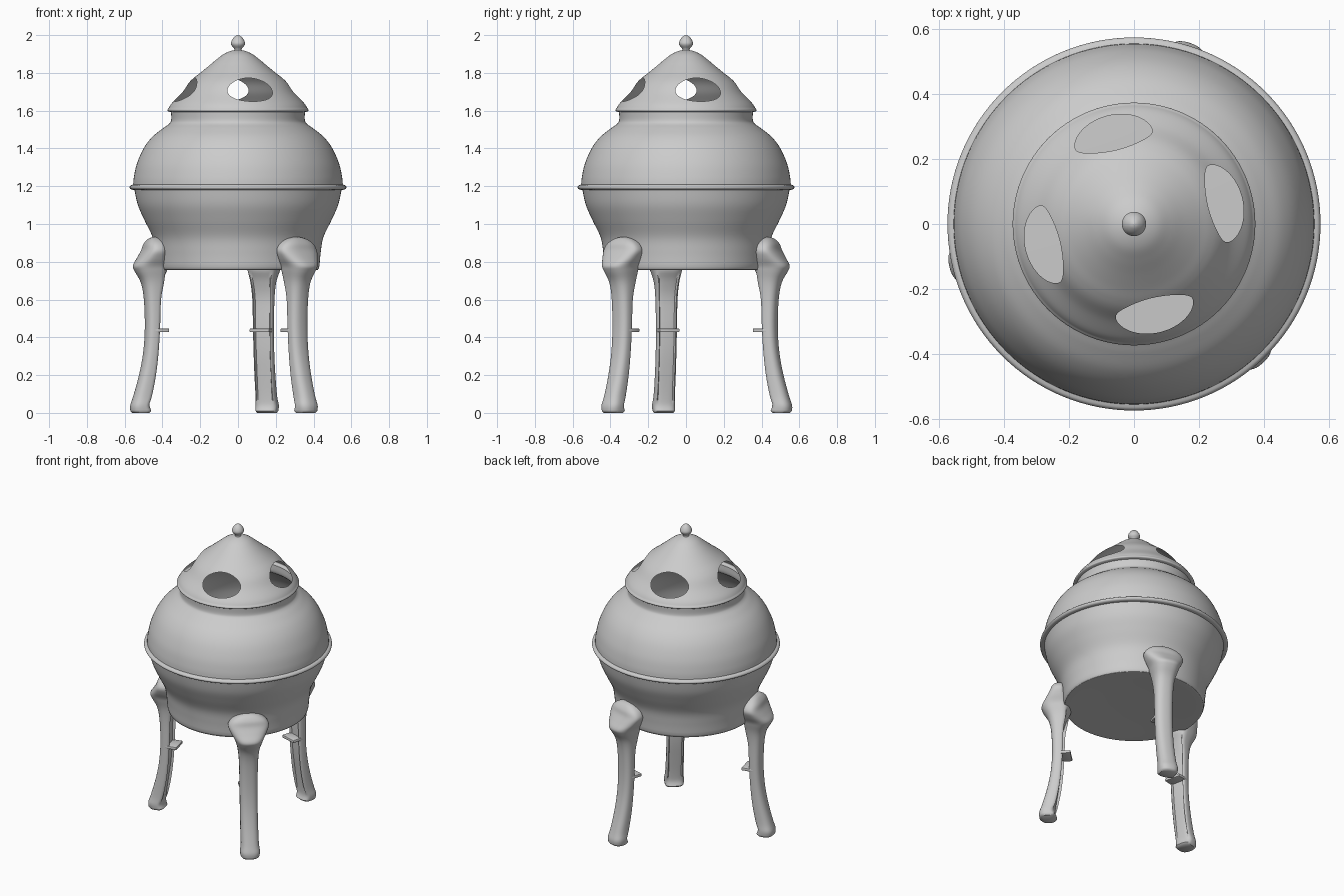
import bpy, bmesh, math
from mathutils import Matrix

if "Cube" in bpy.data.objects:
    bpy.data.objects.remove(bpy.data.objects["Cube"])


def smooth(points, steps):
    """Catmull-Rom samples through a list of tuples."""
    pts = [points[0]] + list(points) + [points[-1]]
    out = []
    for i in range(1, len(pts) - 2):
        a, b, c, d = pts[i - 1:i + 3]
        for s in range(steps):
            t = s / steps
            out.append(tuple(0.5 * (2 * q + (r - p) * t + (2 * p - 5 * q + 4 * r - w) * t * t
                                    + (3 * q - p - 3 * r + w) * t ** 3)
                             for p, q, r, w in zip(a, b, c, d)))
    return out + [tuple(points[-1])]


def finish(bm, name, angle=40):
    mesh = bpy.data.meshes.new(name)
    bmesh.ops.remove_doubles(bm, verts=bm.verts, dist=1e-5)
    bm.to_mesh(mesh)
    bm.free()
    ob = bpy.data.objects.new(name, mesh)
    bpy.context.collection.objects.link(ob)
    bpy.ops.object.select_all(action='DESELECT')
    ob.select_set(True)
    bpy.context.view_layer.objects.active = ob
    bpy.ops.object.shade_smooth_by_angle(angle=math.radians(angle))
    return ob


def loft(rings):
    """Skin closed rings of equal length."""
    bm = bmesh.new()
    vs = [[bm.verts.new(p) for p in ring] for ring in rings]
    n = len(rings[0])
    for a, b in zip(vs, vs[1:]):
        for i in range(n):
            j = (i + 1) % n
            bm.faces.new((a[i], a[j], b[j], b[i]))
    return bm, vs


def revolve(profile, segs):
    return loft([[(r * math.cos(2 * math.pi * i / segs), r * math.sin(2 * math.pi * i / segs), z)
                  for i in range(segs)] for r, z in profile])[0]


# Bowl: base, lower wall, rim bead, shoulder and neck as one thin shell
sections = [
    [(0, 0.765), (0.2, 0.763), (0.40, 0.757), (0.425, 0.762), (0.432, 0.785)],
    [(0.432, 0.785), (0.438, 0.85), (0.452, 0.93), (0.495, 1.02), (0.53, 1.10), (0.548, 1.18)],
    [(0.548, 1.18), (0.566, 1.183), (0.574, 1.193), (0.568, 1.204), (0.555, 1.209)],
    [(0.555, 1.209), (0.551, 1.25), (0.535, 1.32), (0.50, 1.40), (0.455, 1.46),
     (0.40, 1.505), (0.365, 1.53), (0.354, 1.55), (0.354, 1.592)]]
bowl = []
for s in sections:
    bowl += smooth(s, 5)
finish(revolve(bowl, 128), "bowl")

# Lid with four oval openings, their borders pulled onto exact ovals
lid = smooth([(0.354, 1.592), (0.370, 1.597), (0.373, 1.605), (0.366, 1.615)], 4)
lid += smooth([(0.366, 1.615), (0.350, 1.64), (0.305, 1.69), (0.268, 1.74), (0.238, 1.77), (0.20, 1.80),
               (0.157, 1.835), (0.115, 1.87), (0.075, 1.90), (0.035, 1.917), (0.0, 1.922)], 6)


def lid_radius(z):
    for (r0, z0), (r1, z1) in zip(lid, lid[1:]):
        if z0 <= z <= z1 and z1 > z0:
            return r0 + (r1 - r0) * (z - z0) / (z1 - z0)


def oval(co):
    ang = math.atan2(co.y, co.x) - math.radians(13.5)
    k = round(ang / (math.pi / 2))
    u = (ang - k * math.pi / 2) / 0.43
    v = (co.z - 1.711) / 0.062
    return k, u, v, math.hypot(u, v)


bm = revolve(lid, 192)
hole = [f for f in bm.faces if oval(f.calc_center_median())[3] < 1]
border = {v for f in hole for v in f.verts}
bmesh.ops.delete(bm, geom=hole, context='FACES')
for v in [v for v in border if v.is_valid]:
    k, u, w, q = oval(v.co)
    ang = math.radians(13.5) + k * math.pi / 2 + 0.43 * u / q
    z = 1.711 + 0.062 * w / q
    r = lid_radius(z)
    v.co = (r * math.cos(ang), r * math.sin(ang), z)
finish(bm, "lid")

# Bud-shaped finial
finish(revolve(smooth([(0.026, 1.91), (0.019, 1.925), (0.034, 1.945), (0.037, 1.96),
                       (0.028, 1.98), (0.013, 1.995), (0, 2.0)], 4), 32), "finial")

# Leg stations: z, inner radius, outer radius, width, channel depth
stations = [(0.01, 0.475, 0.582, 0.115, 0), (0.04, 0.485, 0.582, 0.12, 0), (0.09, 0.468, 0.566, 0.11, 0.3),
            (0.2, 0.447, 0.535, 0.108, 0.5), (0.32, 0.434, 0.512, 0.108, 0.5), (0.45, 0.426, 0.503, 0.11, 0.5),
            (0.6, 0.42, 0.508, 0.115, 0.5), (0.69, 0.402, 0.525, 0.13, 0.3), (0.75, 0.392, 0.558, 0.16, 0),
            (0.78, 0.392, 0.567, 0.18, 0), (0.82, 0.40, 0.542, 0.225, 0), (0.86, 0.405, 0.517, 0.25, 0),
            (0.895, 0.41, 0.505, 0.21, 0), (0.92, 0.42, 0.485, 0.13, 0), (0.93, 0.43, 0.465, 0.05, 0)]


def leg_ring(z, r0, r1, w, depth, n=36):
    ring = []
    for i in range(n):
        c, s = math.cos(2 * math.pi * i / n), math.sin(2 * math.pi * i / n)
        e = 0.85 if c > 0 else 0.5
        x = math.copysign(abs(c) ** e, c)
        y = math.copysign(abs(s) ** 0.8, s)
        if c < 0 and abs(y) < 0.72:
            x *= 1 - depth
        ring.append(((r0 + r1) / 2 + x * (r1 - r0) / 2, y * w / 2, z))
    return ring


for name, deg in (("front_leg", -47), ("back_leg", 73), ("left_leg", 193)):
    turn = Matrix.Rotation(math.radians(deg), 4, 'Z')
    foot = [(0.0, 0.485, 0.572, 0.10, 0)]
    bm, vs = loft([leg_ring(*s) for s in foot + smooth(stations, 4)])
    bm.faces.new(list(reversed(vs[0])))
    bm.faces.new(vs[-1])
    bmesh.ops.transform(bm, matrix=turn, verts=bm.verts)
    finish(bm, name, 50)
    # Small shelf lug on the inner face
    bm = bmesh.new()
    bmesh.ops.create_cube(bm, size=1, matrix=turn @ Matrix.Translation((0.425, 0, 0.437))
                          @ Matrix.Diagonal((0.08, 0.11, 0.02, 1)))
    bmesh.ops.bevel(bm, geom=bm.edges[:], offset=0.006, segments=2, affect='EDGES', profile=0.5)
    finish(bm, name + "_lug")
